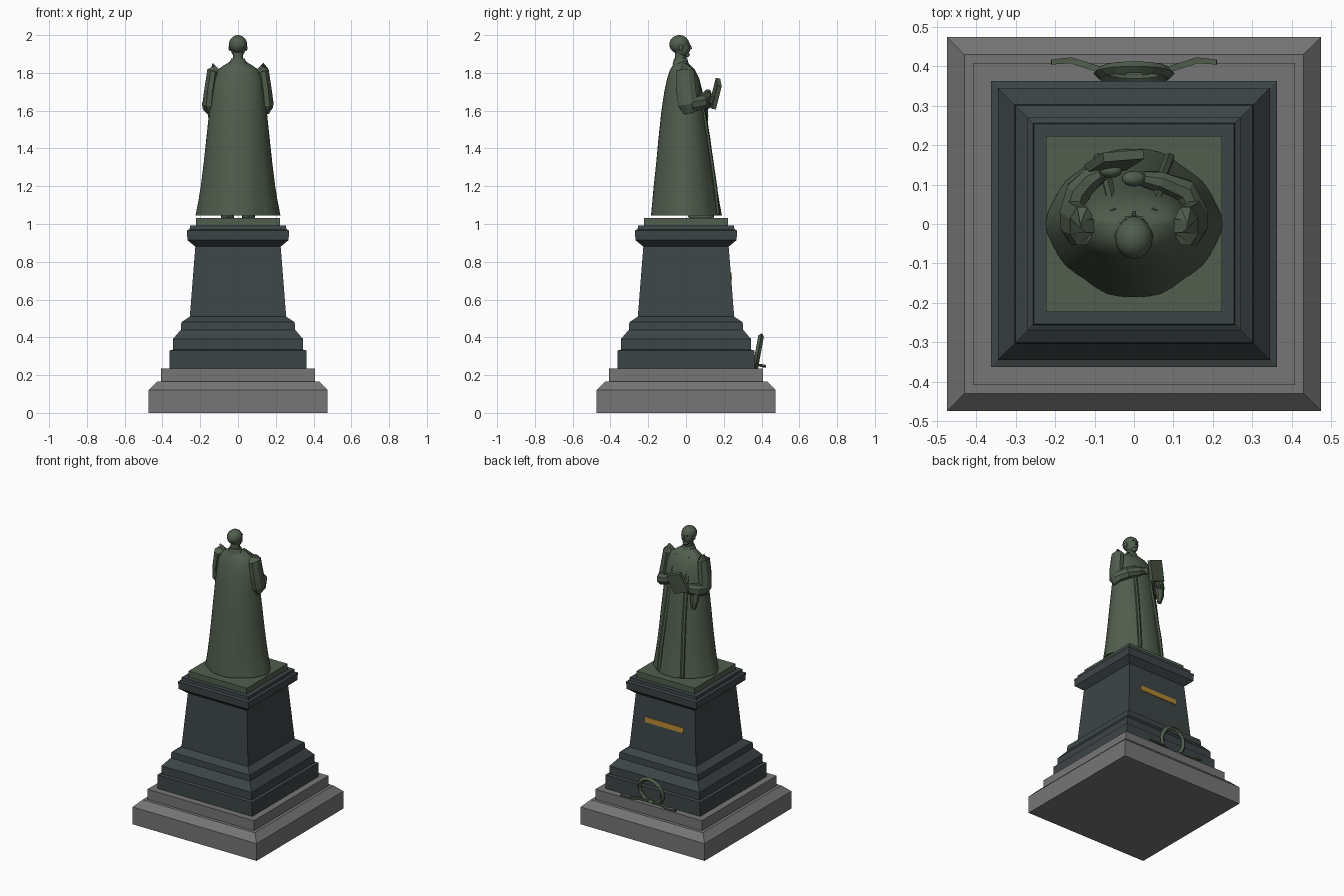
import bpy, bmesh, math
from mathutils import Vector, Matrix

if "Cube" in bpy.data.objects:
    bpy.data.objects.remove(bpy.data.objects["Cube"], do_unlink=True)


def material(name, rgb):
    m = bpy.data.materials.new(name)
    m.use_nodes = True
    m.diffuse_color = (*rgb, 1)
    bsdf = next(n for n in m.node_tree.nodes if n.type == 'BSDF_PRINCIPLED')
    bsdf.inputs["Base Color"].default_value = (*rgb, 1)
    return m


GREY = material("grey stone", (0.18, 0.18, 0.18))
DARK = material("dark granite", (0.046, 0.059, 0.061))
BRONZE = material("green bronze", (0.082, 0.112, 0.075))
GOLD = material("gold", (0.45, 0.24, 0.03))


def finish(name, bm, mat, smooth=None):
    bmesh.ops.recalc_face_normals(bm, faces=bm.faces)
    mesh = bpy.data.meshes.new(name)
    bm.to_mesh(mesh)
    bm.free()
    mesh.materials.append(mat)
    ob = bpy.data.objects.new(name, mesh)
    bpy.context.collection.objects.link(ob)
    if smooth:
        bpy.ops.object.select_all(action='DESELECT')
        ob.select_set(True)
        bpy.context.view_layer.objects.active = ob
        bpy.ops.object.shade_smooth_by_angle(angle=math.radians(smooth))
    return ob


def skin_rings(name, rings, mat, smooth=None, closed=False):
    """Join equal rings of points into a skin, capped unless closed."""
    bm = bmesh.new()
    loops = [[bm.verts.new(p) for p in r] for r in rings]
    pairs = list(zip(loops, loops[1:]))
    if closed:
        pairs.append((loops[-1], loops[0]))
    else:
        bm.faces.new(loops[0])
        bm.faces.new(loops[-1])
    n = len(loops[0])
    for a, b in pairs:
        for i in range(n):
            j = (i + 1) % n
            bm.faces.new((a[i], a[j], b[j], b[i]))
    return finish(name, bm, mat, smooth)


def square_tower(name, profile, mat):
    corners = ((1, 1), (-1, 1), (-1, -1), (1, -1))
    return skin_rings(name, [[(x * h, y * h, z) for x, y in corners] for h, z in profile], mat)


def tube(name, path, mat, sides=8, smooth=None):
    """Path of (point, half width across, half height)."""
    pts = [Vector(p[0]) for p in path]
    rings = []
    for i, (p, w, h) in enumerate(path):
        d = (pts[min(i + 1, len(pts) - 1)] - pts[max(i - 1, 0)]).normalized()
        side = d.cross(Vector((0, 0, 1)) if abs(d.z) < 0.9 else Vector((0, 1, 0))).normalized()
        up = side.cross(d)
        rings.append([pts[i] + side * w * math.cos(t) + up * h * math.sin(t)
                      for t in (math.tau * (k + 0.5) / sides for k in range(sides))])
    return skin_rings(name, rings, mat, smooth)


def box(name, loc, size, mat, rot=(0, 0, 0)):
    bm = bmesh.new()
    bmesh.ops.create_cube(bm, size=1)
    bm.transform(Matrix.Diagonal((*size, 1)))
    ob = finish(name, bm, mat)
    ob.location, ob.rotation_euler = loc, rot
    return ob


def ball(name, loc, radii, mat, rot=(0, 0, 0)):
    bm = bmesh.new()
    bmesh.ops.create_uvsphere(bm, u_segments=16, v_segments=10, radius=1)
    bm.transform(Matrix.Diagonal((*radii, 1)))
    ob = finish(name, bm, mat, 50)
    ob.location, ob.rotation_euler = loc, rot
    return ob


# Stepped stone base, granite pedestal and bronze plinth
square_tower("stone_base", [(0.475, 0), (0.475, 0.12), (0.43, 0.165),
                            (0.408, 0.165), (0.408, 0.235)], GREY)
square_tower("pedestal", [(0.363, 0.235), (0.363, 0.33), (0.345, 0.335), (0.345, 0.39),
                          (0.303, 0.44), (0.3, 0.48), (0.255, 0.51), (0.226, 0.88),
                          (0.268, 0.915), (0.27, 0.965), (0.256, 0.972), (0.254, 0.992)], DARK)
square_tower("bronze_plinth", [(0.223, 0.99), (0.223, 1.032)], BRONZE)

# Gilt inscription strip on the sloping face
box("gilt_strip", (0, 0.239, 0.725), (0.29, 0.006, 0.036), GOLD, (math.atan(0.078), 0, 0))

# Robe: soft diamond section with pleats fading out upwards
robe = [(1.045, 0.225, -0.19, 0.195), (1.12, 0.21, -0.182, 0.18), (1.2, 0.197, -0.174, 0.167),
        (1.32, 0.182, -0.16, 0.148), (1.45, 0.168, -0.147, 0.13), (1.6, 0.152, -0.13, 0.105),
        (1.7, 0.143, -0.115, 0.088), (1.77, 0.133, -0.1, 0.07), (1.815, 0.11, -0.085, 0.048),
        (1.84, 0.075, -0.07, 0.025), (1.86, 0.042, -0.06, 0.005)]
rings = []
for z, w, back, front in robe:
    fade = max(0, (1.6 - z) / 0.55)
    ring = []
    for k in range(40):
        t = math.tau * k / 40
        c, s = math.cos(t), math.sin(t)
        r = 1 - fade * (0.055 * math.sin(2 * t) ** 2 + 0.012 * (1 + math.cos(10 * t + math.pi)))
        ring.append((w * c * r, (front + back) / 2 * abs(s) + (front - back) / 2 * s * r, z))
    rings.append(ring)
skin_rings("robe", rings, BRONZE, 40)

# Long open edges of the gown and its shoulder yoke
for s, side in ((1, "left"), (-1, "right")):
    tube(side + "_gown_edge", [((s * 0.05, 0.03, 1.82), 0.012, 0.01),
                               ((s * 0.06, 0.076, 1.7), 0.014, 0.01),
                               ((s * 0.07, 0.118, 1.45), 0.014, 0.01),
                               ((s * 0.085, 0.155, 1.2), 0.014, 0.01),
                               ((s * 0.09, 0.17, 1.05), 0.014, 0.01)], BRONZE, 6, 40)
    # Shoe peeping out under the hem
    ball(side + "_shoe", (s * 0.055, 0.08, 1.04), (0.035, 0.07, 0.02), BRONZE)
    # Broad sleeve from the shoulder to the elbow
    tube(side + "_upper_sleeve", [((s * 0.112, -0.005, 1.83), 0.018, 0.035),
                                  ((s * 0.132, -0.005, 1.81), 0.034, 0.052),
                                  ((s * 0.147, 0, 1.71), 0.034, 0.056),
                                  ((s * 0.155, 0.01, 1.635), 0.036, 0.056),
                                  ((s * 0.145, 0.022, 1.59), 0.022, 0.035)], BRONZE)

# Forearms meeting in front of the chest
tube("left_forearm", [((0.158, 0.02, 1.63), 0.035, 0.04), ((0.125, 0.085, 1.645), 0.034, 0.04),
                      ((0.06, 0.108, 1.67), 0.028, 0.034), ((0.02, 0.115, 1.685), 0.02, 0.024)], BRONZE)
tube("right_forearm", [((-0.158, 0.02, 1.625), 0.035, 0.04), ((-0.14, 0.085, 1.635), 0.034, 0.042),
                       ((-0.105, 0.118, 1.65), 0.03, 0.036), ((-0.08, 0.13, 1.66), 0.02, 0.024)], BRONZE)
ball("left_hand", (0, 0.115, 1.69), (0.032, 0.02, 0.022), BRONZE, (0, 0.3, 0))
ball("right_hand", (-0.06, 0.135, 1.655), (0.03, 0.018, 0.024), BRONZE)
tube("hanging_sleeve", [((-0.135, 0.09, 1.64), 0.035, 0.025), ((-0.135, 0.098, 1.57), 0.028, 0.02),
                        ((-0.125, 0.1, 1.51), 0.016, 0.012)], BRONZE, 6)

# Book, leaning outwards
box("book", (-0.05, 0.158, 1.69), (0.11, 0.024, 0.135), BRONZE, (-0.2, 0.38, 0.08))

# Collar, neck and head
tube("collar", [((0, -0.028, 1.845), 0.05, 0.045), ((0, -0.028, 1.875), 0.037, 0.037)], BRONZE, 12)
tube("neck", [((0, -0.03, 1.86), 0.028, 0.03), ((0, -0.03, 1.92), 0.028, 0.03)], BRONZE, 12, 40)
ball("face", (0, -0.022, 1.935), (0.04, 0.045, 0.054), BRONZE)
ball("hair", (0, -0.036, 1.952), (0.048, 0.053, 0.048), BRONZE, (0.15, 0, 0))
box("nose", (0, 0.022, 1.935), (0.011, 0.016, 0.022), BRONZE, (0.3, 0, 0))
box("brow", (0, 0.014, 1.952), (0.045, 0.012, 0.007), BRONZE)
ball("chin", (0, 0.004, 1.896), (0.02, 0.016, 0.014), BRONZE)
for s, side in ((1, "left"), (-1, "right")):
    ball(side + "_ear", (s * 0.043, -0.028, 1.932), (0.007, 0.011, 0.017), BRONZE)

# Wreath leaning outwards from the pedestal, with two ribbons
lean = Matrix.Translation((0, 0.382, 0.322)) @ Matrix.Rotation(-0.18, 4, 'X')
hoop = []
for k in range(18):
    t = math.tau * k / 18
    out = Vector((math.cos(t), 0, math.sin(t)))
    hoop.append([lean @ (out * (0.088 + dr) + Vector((0, dy, 0)))
                 for dr, dy in ((0.015, 0), (0, 0.015), (-0.015, 0), (0, -0.015))])
skin_rings("wreath", hoop, BRONZE, closed=True)
for s, side in ((1, "left"), (-1, "right")):
    tube(side + "_ribbon", [((s * 0.02, 0.385, 0.25), 0.01, 0.008), ((s * 0.09, 0.393, 0.252), 0.011, 0.008),
                            ((s * 0.16, 0.415, 0.246), 0.011, 0.008),
                            ((s * 0.21, 0.411, 0.25), 0.009, 0.008)], BRONZE, 4)
